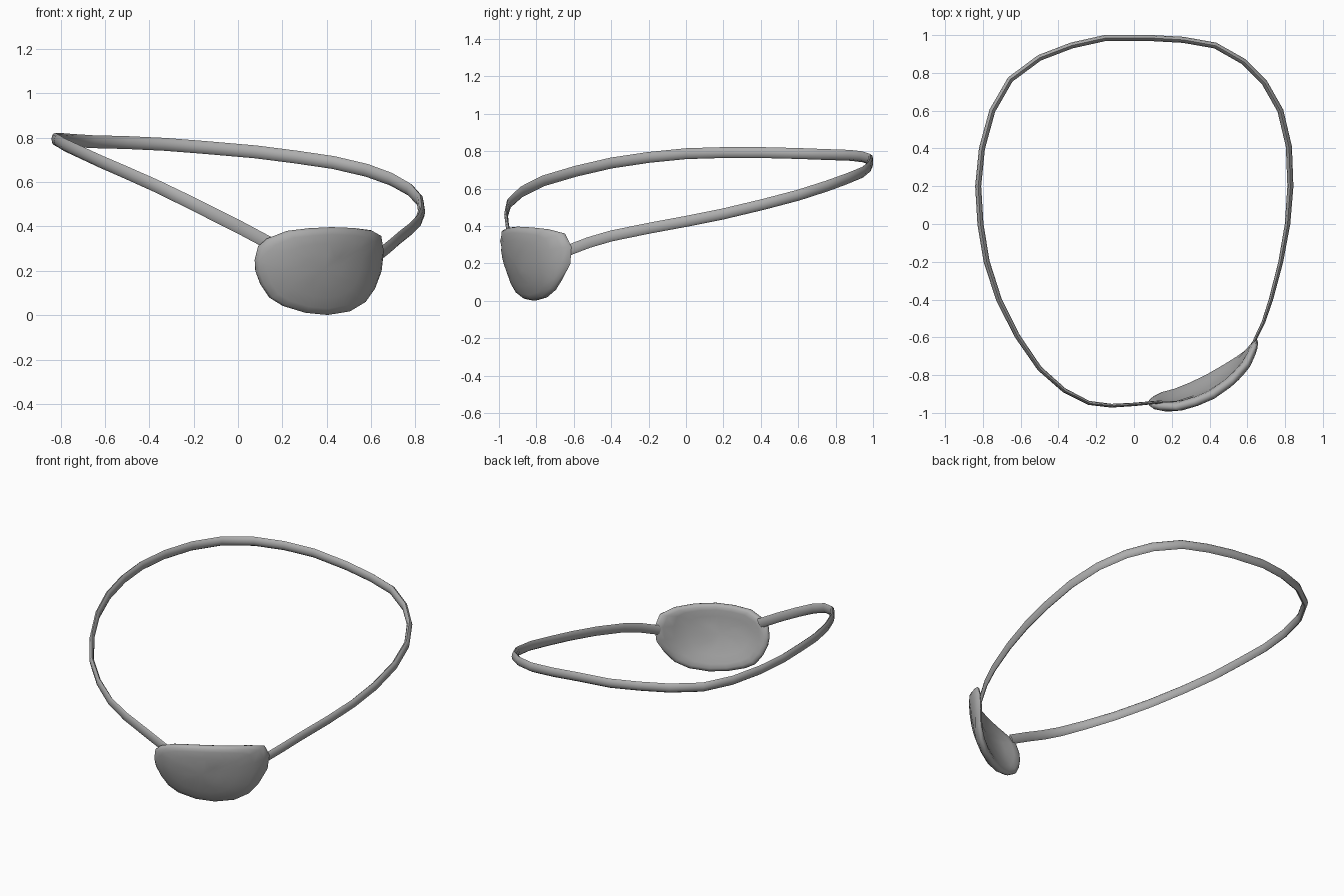
import bpy, bmesh, math
from mathutils import Vector

if "Cube" in bpy.data.objects:
    bpy.data.objects.remove(bpy.data.objects["Cube"])

grey = bpy.data.materials.new("soft_grey")
grey.diffuse_color = (0.42, 0.42, 0.42, 1)
grey.use_nodes = True
grey.node_tree.nodes["Principled BSDF"].inputs["Base Color"].default_value = grey.diffuse_color


def finish(bm, name, angle):
    bmesh.ops.recalc_face_normals(bm, faces=bm.faces)
    mesh = bpy.data.meshes.new(name)
    bm.to_mesh(mesh)
    bm.free()
    mesh.materials.append(grey)
    ob = bpy.data.objects.new(name, mesh)
    bpy.context.collection.objects.link(ob)
    bpy.ops.object.select_all(action='DESELECT')
    ob.select_set(True)
    bpy.context.view_layer.objects.active = ob
    bpy.ops.object.shade_smooth_by_angle(angle=math.radians(angle))


def bridge(bm, a, b):
    n = len(a)
    for i in range(n):
        bm.faces.new((a[i], a[(i + 1) % n], b[(i + 1) % n], b[i]))


# Strap: flattened oval section swept round the head
path = [Vector(p) for p in (
    (.14, -.942, .325), (0, -.955, .40), (-.12, -.962, .46), (-.24, -.947, .52),
    (-.37, -.88, .583), (-.5, -.765, .641), (-.62, -.59, .693), (-.715, -.40, .737),
    (-.78, -.2, .767), (-.813, 0, .787), (-.825, .2, .793), (-.805, .4, .793),
    (-.75, .6, .788), (-.655, .765, .782), (-.5, .88, .778), (-.33, .945, .77),
    (-.15, .985, .756), (.08, .985, .736), (.26, .975, .713), (.43, .945, .688),
    (.58, .86, .653), (.69, .75, .613), (.775, .6, .565), (.82, .41, .515),
    (.828, .2, .465), (.813, 0, .425), (.777, -.2, .388), (.725, -.4, .347),
    (.685, -.52, .312), (.63, -.635, .268))]
bm = bmesh.new()
rings = []
for i, p in enumerate(path):
    t = (path[min(i + 1, len(path) - 1)] - path[max(i - 1, 0)]).normalized()
    side = t.cross(Vector((0, 0, 1))).normalized()
    up = side.cross(t)
    half = 0.008 + 0.008 * min(1, i / 8, (len(path) - 1 - i) / 5)
    rings.append([bm.verts.new(p + side * half * math.cos(a) + up * 0.029 * math.sin(a))
                  for a in (k * math.tau / 8 for k in range(8))])
for a, b in zip(rings, rings[1:]):
    bridge(bm, a, b)
bm.faces.new(rings[0])
bm.faces.new(rings[-1])
finish(bm, "strap", 50)

# Patch: rounded outline, bent round the face and leaning back at the bottom
outline = [(.075, .25), (.09, .31), (.13, .345), (.22, .38), (.32, .392), (.42, .397),
           (.52, .393), (.6, .383), (.64, .36), (.652, .29), (.642, .2), (.612, .12),
           (.57, .06), (.5, .018), (.4, .002), (.3, .012), (.2, .043), (.14, .08),
           (.1, .14), (.078, .2)]
bend = [(.0, -.945), (.07, -.96), (.2, -.974), (.3, -.952), (.42, -.90),
        (.53, -.82), (.6, -.735), (.63, -.67), (.655, -.612), (.72, -.48)]


def sheet(x, z):
    for (x0, y0), (x1, y1) in zip(bend, bend[1:]):
        if x <= x1:
            break
    return y0 + (y1 - y0) * (x - x0) / (x1 - x0) + 0.75 * max(0, .38 - z) ** 2


def patch_point(x, z, offset):
    e = 0.05
    n = Vector((-(sheet(x + e, z) - sheet(x - e, z)) / (2 * e), 1,
                -(sheet(x, z + e) - sheet(x, z - e)) / (2 * e))).normalized()
    return Vector((x, sheet(x, z), z)) + n * offset


cx, cz = .38, .215
bm = bmesh.new()
rim = [bm.verts.new(patch_point(x, z, 0)) for x, z in outline]
for sign in (-1, 1):
    last = rim
    for s, h in ((.98, .012), (.93, .021), (.82, .025), (.6, .025), (.3, .025)):
        ring = [bm.verts.new(patch_point(cx + (x - cx) * s, cz + (z - cz) * s, sign * h))
                for x, z in outline]
        bridge(bm, last, ring)
        last = ring
    mid = bm.verts.new(patch_point(cx, cz, sign * .025))
    for i in range(len(last)):
        bm.faces.new((last[i], last[(i + 1) % len(last)], mid))
finish(bm, "eye_patch", 80)
